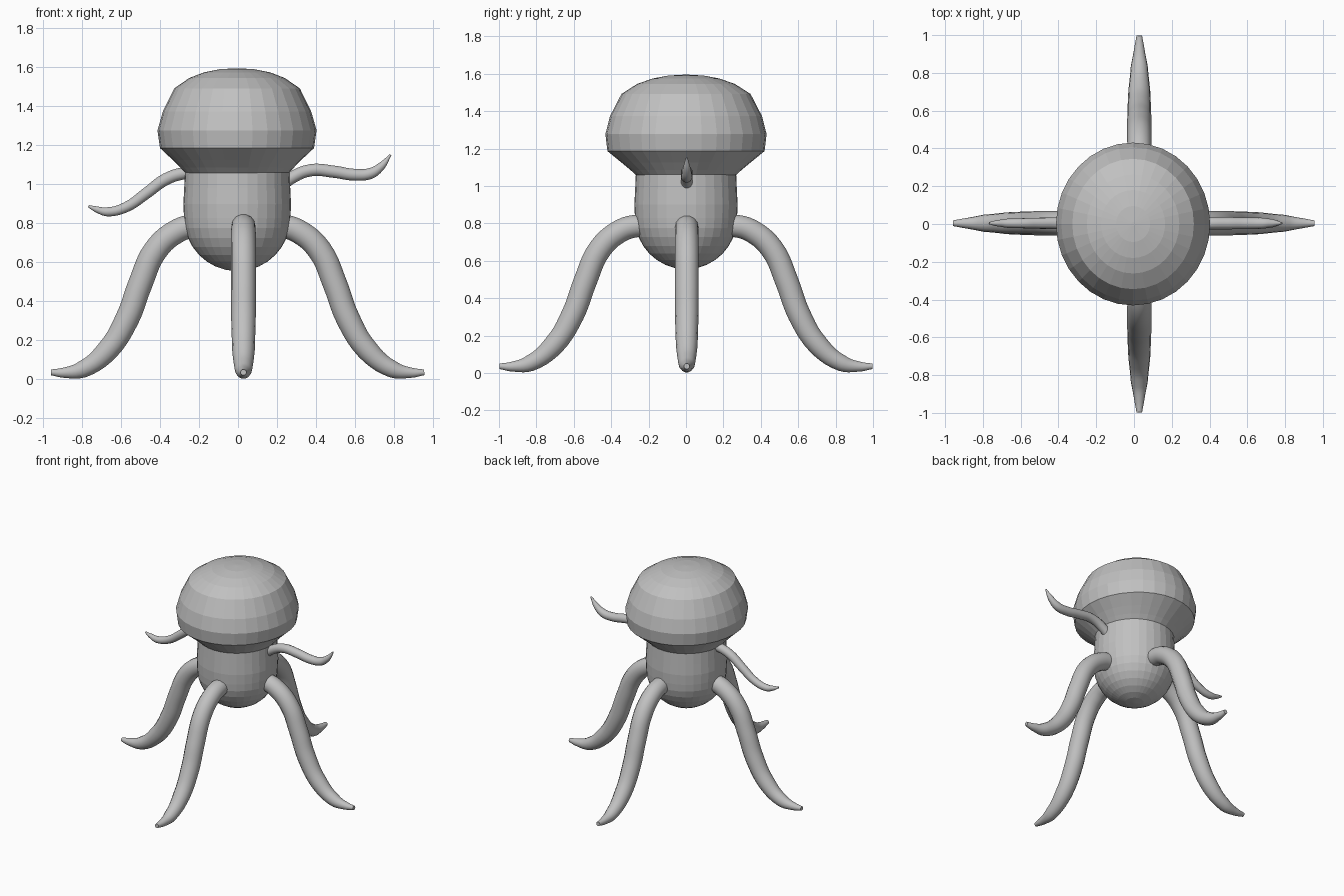
import bpy, bmesh, math

if "Cube" in bpy.data.objects:
    bpy.data.objects.remove(bpy.data.objects["Cube"])

grey = bpy.data.materials.new("plain grey")
grey.diffuse_color = (0.53, 0.53, 0.53, 1)
grey.use_nodes = True
grey.node_tree.nodes["Principled BSDF"].inputs["Base Color"].default_value = grey.diffuse_color


def lathe(name, rows, cx, sides=32):
    """Surface of elliptical rings, rows = (rx, ry, z); closed by caps at both ends."""
    bm = bmesh.new()
    rings = []
    for rx, ry, z in rows:
        rings.append([bm.verts.new((cx + rx * math.cos(2 * math.pi * i / sides),
                                    ry * math.sin(2 * math.pi * i / sides), z))
                      for i in range(sides)])
    for a, b in zip(rings, rings[1:]):
        for i in range(sides):
            j = (i + 1) % sides
            bm.faces.new((a[i], a[j], b[j], b[i]))
    bm.faces.new(rings[0][::-1])
    bm.faces.new(rings[-1])
    bmesh.ops.recalc_face_normals(bm, faces=bm.faces)
    me = bpy.data.meshes.new(name)
    bm.to_mesh(me)
    bm.free()
    me.materials.append(grey)
    ob = bpy.data.objects.new(name, me)
    bpy.context.collection.objects.link(ob)
    return ob


def tentacle(name, path, angle=0.0, offset=(0, 0)):
    """Tapered tube along path = (reach, z, radius), turned about z by angle."""
    cu = bpy.data.curves.new(name, 'CURVE')
    cu.dimensions = '3D'
    cu.bevel_depth = 1.0
    cu.bevel_resolution = 5
    cu.resolution_u = 5
    cu.use_fill_caps = True
    sp = cu.splines.new('BEZIER')
    sp.bezier_points.add(len(path) - 1)
    c, s = math.cos(angle), math.sin(angle)
    for p, (d, z, r) in zip(sp.bezier_points, path):
        p.co = (offset[0] + d * c, offset[1] + d * s, z)
        p.radius = r
        p.handle_left_type = p.handle_right_type = 'AUTO'
    cu.materials.append(grey)
    ob = bpy.data.objects.new(name, cu)
    bpy.context.collection.objects.link(ob)
    bpy.ops.object.select_all(action='DESELECT')
    bpy.context.view_layer.objects.active = ob
    ob.select_set(True)
    bpy.ops.object.convert(target='MESH')
    bpy.ops.object.shade_smooth_by_angle(angle=math.radians(50))


# Body: straight barrel with a rounded bottom
R, Z0 = 0.273, 0.828
body = []
for k in range(9):
    t = math.radians(2 + 88 * k / 8)
    body.append((R * math.sin(t), R * math.sin(t), Z0 - R * math.cos(t)))
body += [(0.276, 0.276, 0.90), (0.272, 0.272, 0.98), (0.268, 0.268, 1.07)]
lathe("body", body, -0.004)

# Head: squashed dome with a flared underside
lathe("head", [
    (0.266, 0.268, 1.058), (0.292, 0.298, 1.086), (0.33, 0.345, 1.125),
    (0.395, 0.42, 1.186), (0.408, 0.431, 1.277), (0.38, 0.406, 1.374),
    (0.322, 0.345, 1.492), (0.245, 0.262, 1.545), (0.17, 0.18, 1.574),
    (0.09, 0.095, 1.590), (0.01, 0.01, 1.595)], -0.005)

# Four legs
leg = [(0.20, 0.782, 0.055), (0.27, 0.785, 0.062), (0.355, 0.757, 0.063),
       (0.46, 0.663, 0.064), (0.54, 0.487, 0.064), (0.604, 0.315, 0.063),
       (0.706, 0.150, 0.058), (0.834, 0.052, 0.045), (0.93, 0.034, 0.027),
       (0.997, 0.036, 0.015)]
for name, deg, off in (("front_leg", -90, (0.028, 0)), ("back_leg", 90, (0.028, 0)),
                       ("right_leg", 0, (-0.042, 0.004)), ("left_leg", 180, (0.038, 0.004))):
    tentacle(name, leg, math.radians(deg), off)

# Two thin wavy arms
tentacle("right_arm", [
    (0.21, 0.98, 0.032), (0.27, 1.030, 0.032), (0.372, 1.072, 0.032), (0.495, 1.064, 0.032),
    (0.597, 1.049, 0.031), (0.68, 1.056, 0.029), (0.736, 1.094, 0.021),
    (0.782, 1.152, 0.005)], 0, (0, 0.004))
tentacle("left_arm", [
    (0.20, 1.060, 0.032), (0.28, 1.056, 0.032), (0.37, 1.026, 0.032), (0.47, 0.954, 0.030),
    (0.572, 0.884, 0.027), (0.67, 0.859, 0.024), (0.726, 0.872, 0.016),
    (0.767, 0.888, 0.006)], math.pi, (0, 0.004))
